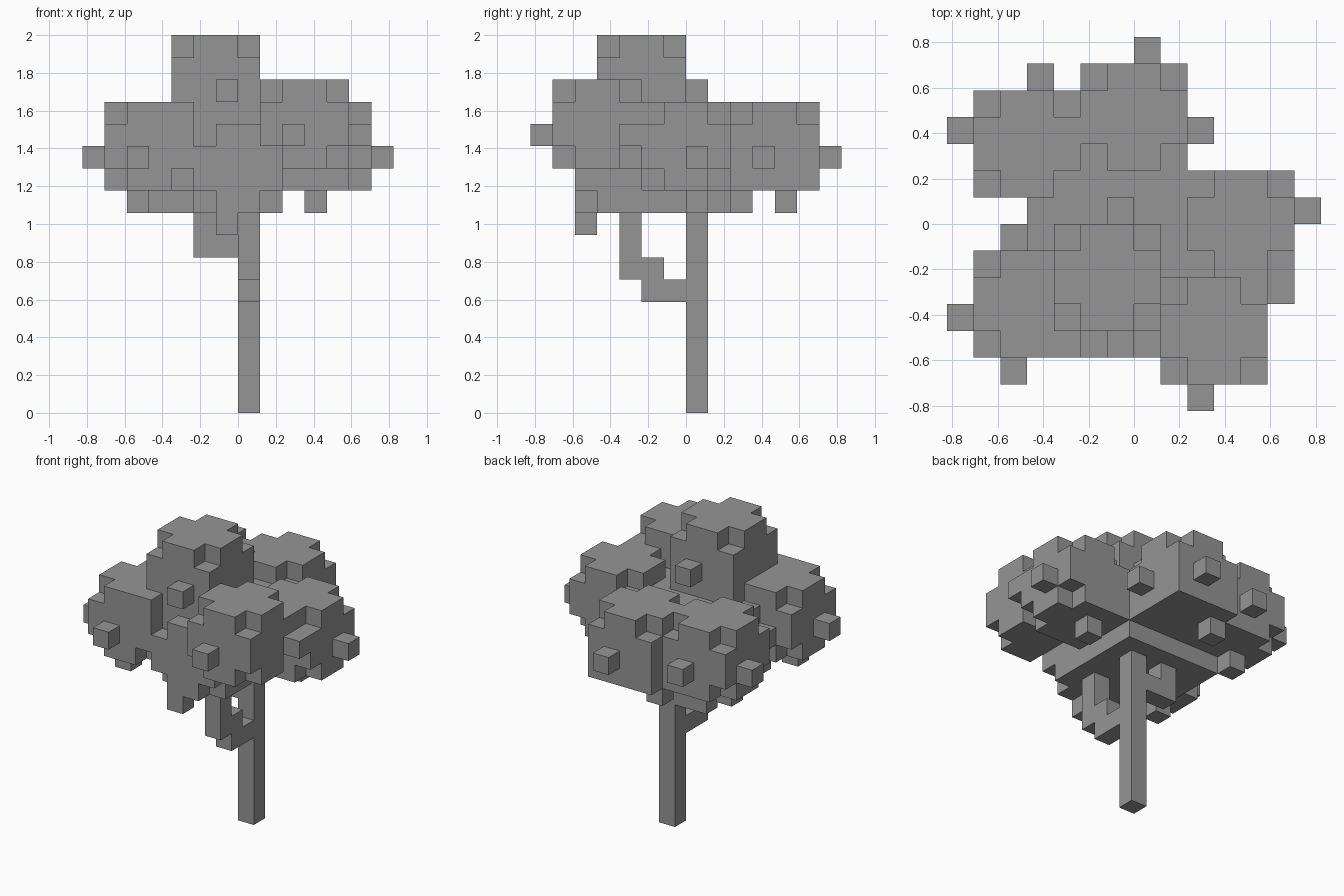
import bpy, bmesh
from mathutils import Vector

if "Cube" in bpy.data.objects:
    bpy.data.objects.remove(bpy.data.objects["Cube"])

U = 2 / 17  # one block

grey = bpy.data.materials.new("dark_grey")
grey.diffuse_color = (0.3, 0.3, 0.3, 1)
grey.use_nodes = True
grey.node_tree.nodes["Principled BSDF"].inputs["Base Color"].default_value = grey.diffuse_color


def box(x0, x1, y0, y1, z0, z1):
    return {(x, y, z) for x in range(x0, x1) for y in range(y0, y1) for z in range(z0, z1)}


def clump(x, y, z):
    """4-block cube of leaves with its eight corners cut away."""
    corners = {(x + i, y + j, z + k) for i in (0, 3) for j in (0, 3) for k in (0, 3)}
    return box(x, x + 4, y, y + 4, z, z + 4) - corners


def build(name, cells):
    """Skin a set of blocks with only the outer faces, then merge flat areas."""
    bm = bmesh.new()
    verts = {}

    def vert(p):
        key = tuple(int(c) for c in p)
        if key not in verts:
            verts[key] = bm.verts.new([c * U for c in key])
        return verts[key]

    for c in sorted(cells):
        for axis in range(3):
            for side in (0, 1):
                n = list(c)
                n[axis] += 1 if side else -1
                if tuple(n) in cells:
                    continue
                a, b, base = Vector((0, 0, 0)), Vector((0, 0, 0)), Vector(c)
                a[(axis + 1) % 3] = 1
                b[(axis + 2) % 3] = 1
                base[axis] += side
                quad = [base, base + a, base + a + b, base + b]
                if not side:
                    quad.reverse()
                bm.faces.new([vert(p) for p in quad])
    bmesh.ops.dissolve_limit(bm, angle_limit=0.01, verts=bm.verts, edges=bm.edges)
    mesh = bpy.data.meshes.new(name)
    bm.to_mesh(mesh)
    bm.free()
    mesh.materials.append(grey)
    obj = bpy.data.objects.new(name, mesh)
    bpy.context.collection.objects.link(obj)


# trunk with a front branch and a left branch
wood = box(0, 1, 0, 1, 0, 9)
wood |= box(0, 1, -2, 0, 5, 6) | box(0, 1, -3, -1, 6, 7) | box(0, 1, -3, -2, 7, 9)
wood |= box(-2, 0, 0, 1, 7, 8) | box(-2, -1, 0, 1, 8, 9)
build("trunk_and_branches", wood)

# canopy: central mass plus leaf clumps
leaves = box(-4, 2, -2, 2, 9, 10) | box(-4, 2, -4, 2, 10, 13)
for origin in [(-3, -4, 13),   # top
               (2, -2, 10),    # right
               (1, -6, 11),    # front right
               (-2, 2, 10),    # back
               (-6, 1, 10),    # back left
               (-6, -5, 10),   # front left
               (-2, -5, 9)]:   # front, low
    leaves |= clump(*origin)

# filled corners where clumps meet: under top, under back, inner sides
leaves |= box(-3, 1, -4, 0, 13, 14) | box(-2, 2, 2, 6, 10, 11)
leaves |= box(2, 3, -2, 2, 10, 11) | box(-3, -2, 1, 5, 10, 11)
leaves |= {(-3, -5, 13)}

# single leaf blocks sticking out of the clumps
leaves |= {(-1, -5, 14), (-1, 0, 14),                  # top
           (6, 0, 11), (3, 0, 9), (5, -3, 12),         # right
           (2, -7, 12),                                # front right
           (0, 6, 11), (2, 3, 11), (-2, 4, 9),         # back
           (-7, 3, 11), (-4, 5, 11), (-5, 2, 9),       # back left
           (-7, -4, 11), (-5, -6, 11), (-5, -1, 11), (-5, -4, 9),  # front left
           (-1, -5, 8)}                                # front, low
build("leaf_canopy", leaves)
